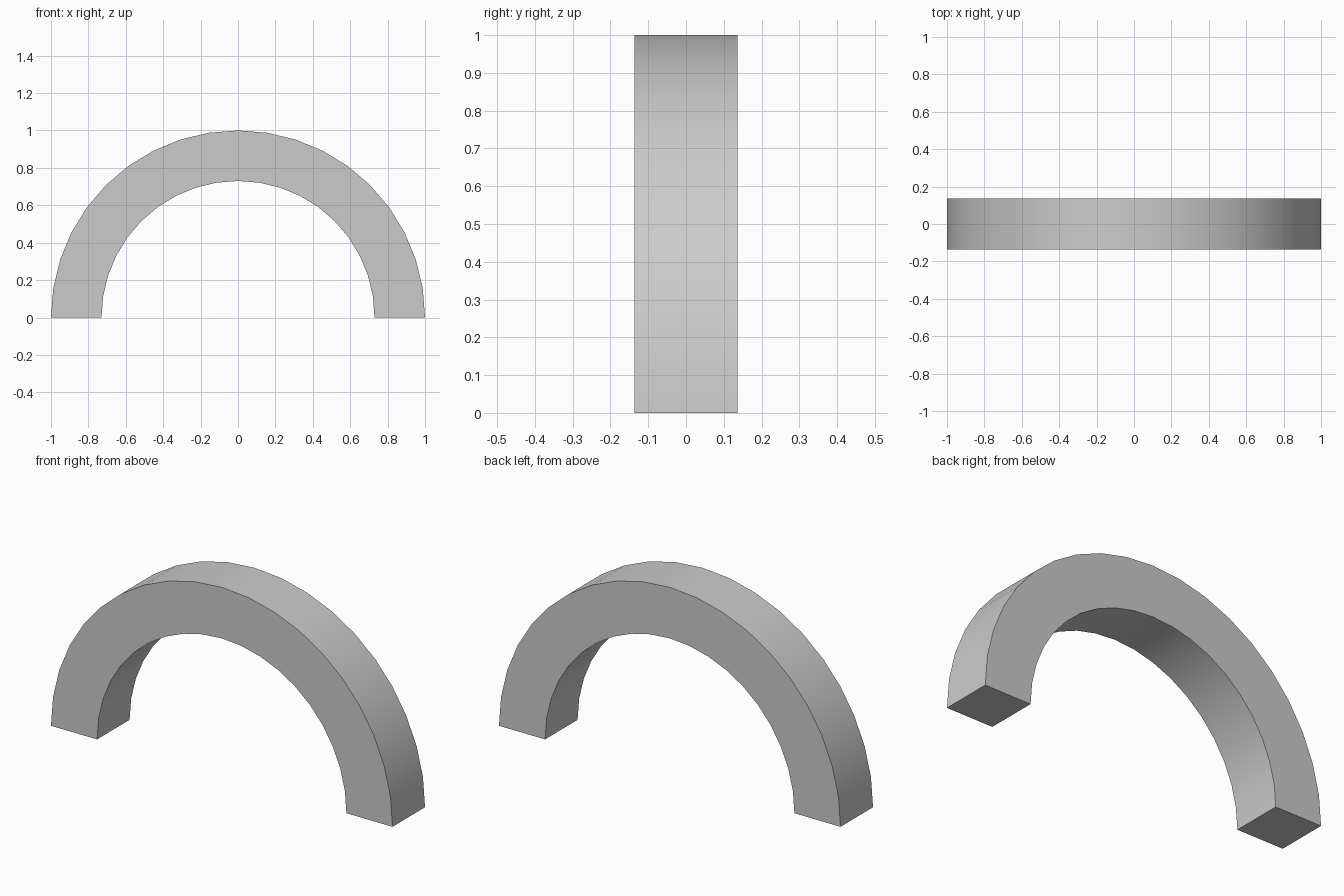
import bpy, bmesh, math
from mathutils import Matrix, Vector

if "Cube" in bpy.data.objects:
    bpy.data.objects.remove(bpy.data.objects["Cube"])

OUTER, INNER, HALF_DEPTH, SEGMENTS = 1.0, 0.73, 0.136, 20

# Square cross-section at the right foot, swept half a turn about the y axis
bm = bmesh.new()
section = [(INNER, -HALF_DEPTH), (OUTER, -HALF_DEPTH),
           (OUTER, HALF_DEPTH), (INNER, HALF_DEPTH)]
foot = bm.faces.new([bm.verts.new((x, y, 0)) for x, y in section])
start = bmesh.ops.duplicate(bm, geom=[foot] + foot.edges[:] + foot.verts[:])["geom"]
bmesh.ops.spin(bm, geom=start, cent=(0, 0, 0), axis=(0, -1, 0),
               angle=math.pi, steps=SEGMENTS, use_duplicate=False)
bmesh.ops.remove_doubles(bm, verts=bm.verts[:], dist=1e-4)

# Keep both feet capped and all faces pointing outwards
bmesh.ops.holes_fill(bm, edges=[e for e in bm.edges if e.is_boundary], sides=4)
bmesh.ops.recalc_face_normals(bm, faces=bm.faces[:])

mesh = bpy.data.meshes.new("arch")
bm.to_mesh(mesh)
bm.free()
arch = bpy.data.objects.new("arch", mesh)
bpy.context.collection.objects.link(arch)

# Smooth curve with sharp rims
bpy.context.view_layer.objects.active = arch
arch.select_set(True)
bpy.ops.object.shade_smooth_by_angle(angle=math.radians(30))
